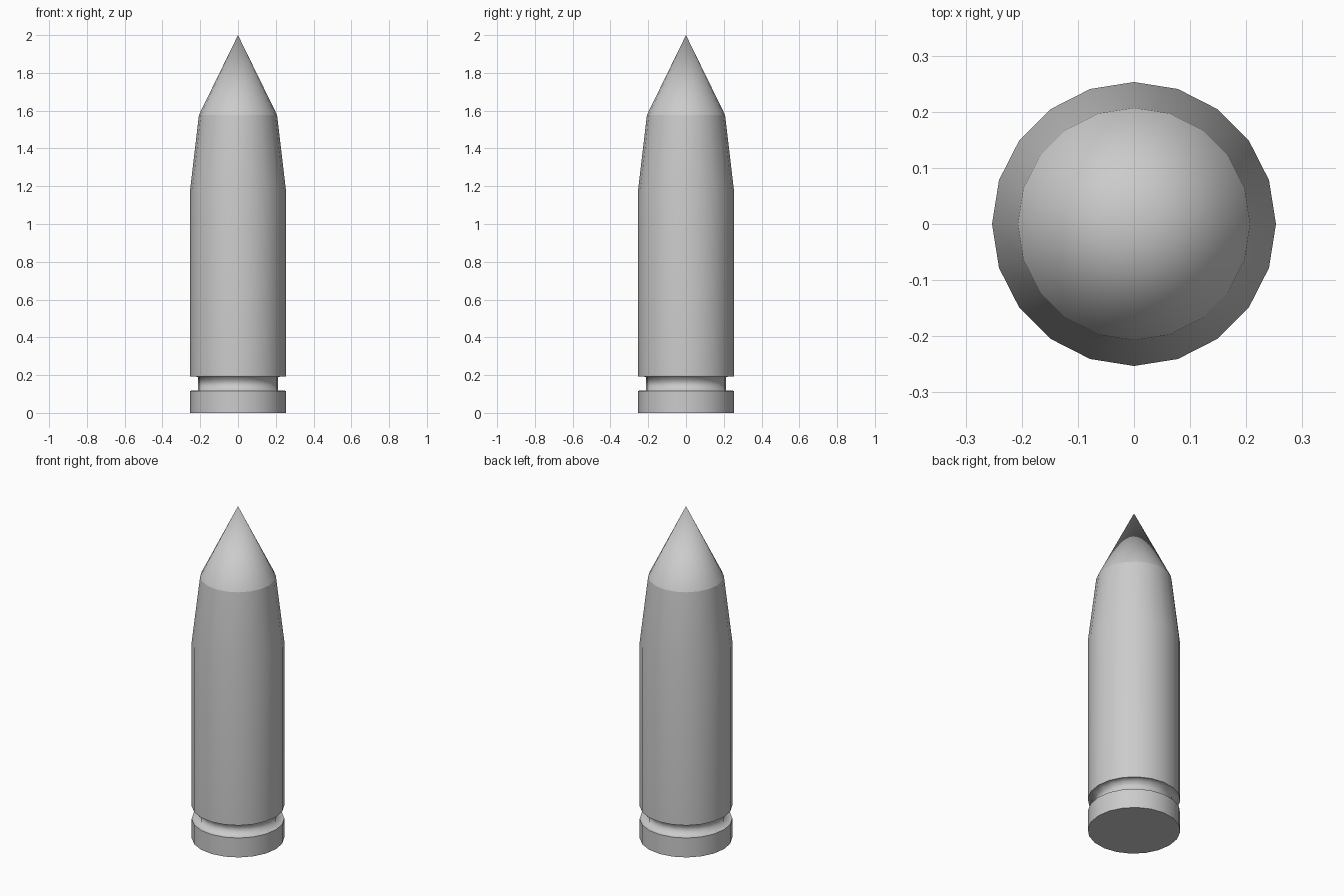
import bpy, bmesh, math

if "Cube" in bpy.data.objects:
    bpy.data.objects.remove(bpy.data.objects["Cube"])

SIDES = 20


def lathe(name, profile, sharp=()):
    """Revolve (radius, z) points; radius 0 becomes a pole. sharp = crisp ring indices."""
    bm = bmesh.new()
    rings = []
    for r, z in profile:
        if r == 0:
            rings.append([bm.verts.new((0, 0, z))] * SIDES)
        else:
            rings.append([bm.verts.new((r * math.cos(math.tau * i / SIDES),
                                        r * math.sin(math.tau * i / SIDES), z))
                          for i in range(SIDES)])
    for a, b in zip(rings, rings[1:]):
        for i in range(SIDES):
            j = (i + 1) % SIDES
            quad = list(dict.fromkeys((a[i], a[j], b[j], b[i])))
            bm.faces.new(quad).smooth = True
    for k in sharp:
        for i in range(SIDES):
            edge = bm.edges.get((rings[k][i], rings[k][(i + 1) % SIDES]))
            edge.smooth = False
    mesh = bpy.data.meshes.new(name)
    bm.to_mesh(mesh)
    bm.free()
    obj = bpy.data.objects.new(name, mesh)
    bpy.context.collection.objects.link(obj)
    return obj


# Casing: flat base, rim, extractor groove, straight wall and tapered shoulder
lathe("casing", [(0, 0), (0.253, 0), (0.253, 0.117), (0.213, 0.119),
                 (0.213, 0.191), (0.253, 0.193), (0.253, 1.185), (0.207, 1.577)],
      sharp=(1, 2, 5))

# Pointed conical tip
lathe("tip", [(0.207, 1.577), (0, 2.0)])
